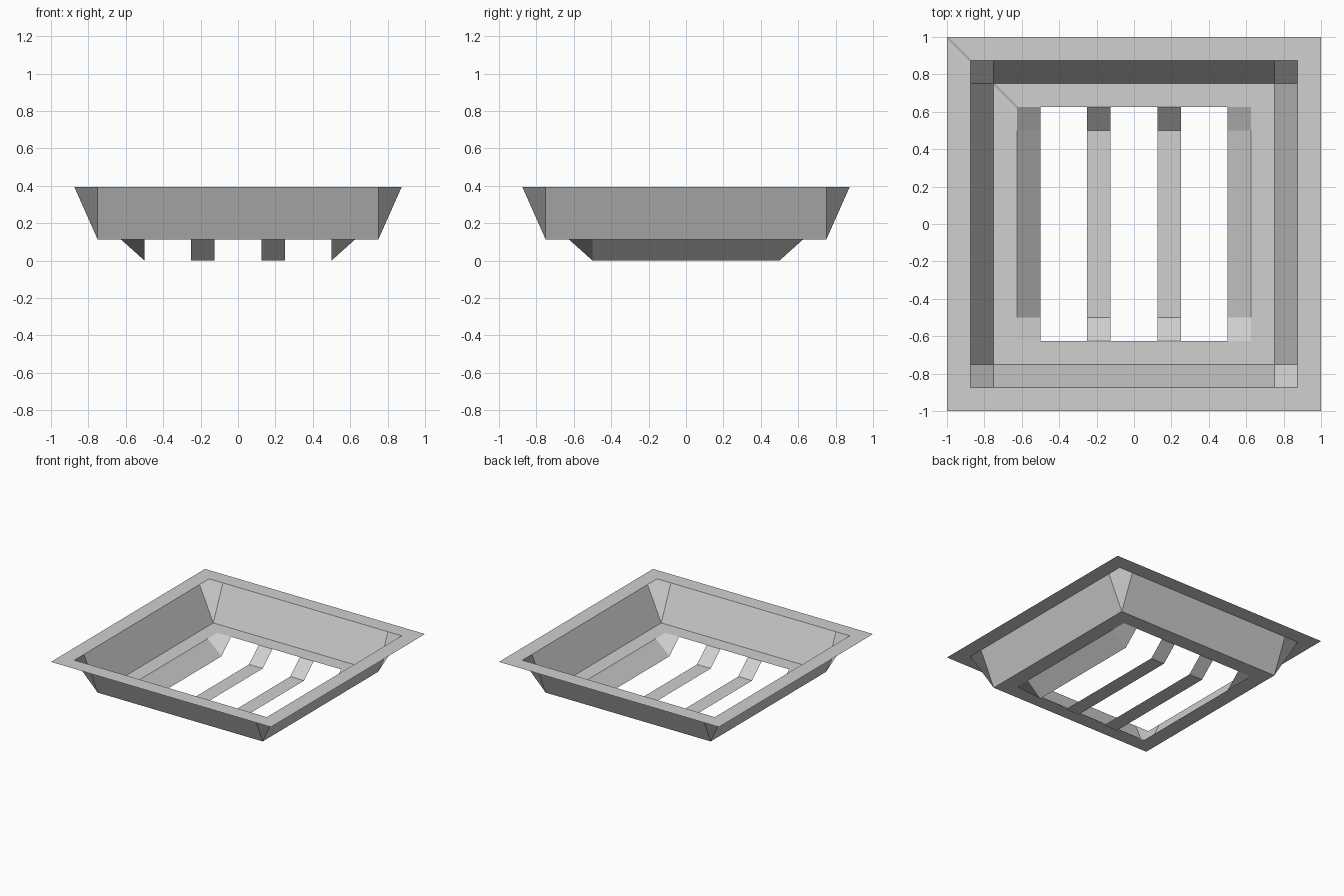
import bpy
from math import pi
from mathutils import Matrix

cube = bpy.data.objects.get("Cube")
if cube:
    bpy.data.objects.remove(cube, do_unlink=True)

grey = bpy.data.materials.new("light grey")
grey.use_nodes = True
colour = (0.63, 0.63, 0.63, 1)
grey.diffuse_color = colour
grey.node_tree.nodes["Principled BSDF"].inputs["Base Color"].default_value = colour

# Heights and half-widths of the stepped tray
TOP, FLOOR, BASE = 0.393, 0.112, 0.0
RIM, WALL_TOP, WALL_BOTTOM, HOLE, GRATE = 1.0, 0.875, 0.75, 0.625, 0.5


def sheet(name, quads, turns=(0,)):
    """Make one object from quads, repeated at the given quarter turns."""
    verts, faces = [], []
    for turn in turns:
        spin = Matrix.Rotation(turn * pi / 2, 3, "Z")
        for quad in quads:
            faces.append(range(len(verts), len(verts) + len(quad)))
            verts += [spin @ Matrix.Identity(3) @ p for p in map(to_vector, quad)]
    mesh = bpy.data.meshes.new(name)
    mesh.from_pydata(verts, [], [list(f) for f in faces])
    mesh.materials.append(grey)
    obj = bpy.data.objects.new(name, mesh)
    bpy.context.collection.objects.link(obj)
    return obj


def to_vector(point):
    return Matrix.Translation(point).to_translation()


def ring_side(outer, inner, z):
    """One mitred side of a flat square frame."""
    return [(-outer, -outer, z), (outer, -outer, z), (inner, -inner, z), (-inner, -inner, z)]


def slope(x0, x1, y_out, z_out, y_in, z_in):
    """A sloping panel on the front side, facing up and inwards."""
    return [(x0, -y_out, z_out), (x1, -y_out, z_out), (x1, -y_in, z_in), (x0, -y_in, z_in)]


def corner(out, inn, z_out, z_in):
    """The folded corner joining two sloping panels."""
    return [(inn, -inn, z_in), (inn, -out, z_out), (out, -out, z_out), (out, -inn, z_out)]


ALL = range(4)
SIDES = (1, 3)

# Flat frames: the top rim and the ledge round the opening
sheet("top_rim", [ring_side(RIM, WALL_TOP, TOP)], ALL)
sheet("floor_ledge", [ring_side(WALL_BOTTOM, HOLE, FLOOR)], ALL)

# Tray walls with their corners
sheet("tray_walls", [slope(-WALL_BOTTOM, WALL_BOTTOM, WALL_TOP, TOP, WALL_BOTTOM, FLOOR)], ALL)
sheet("wall_corners", [corner(WALL_TOP, WALL_BOTTOM, TOP, FLOOR)], ALL)

# Sloping side slats below the ledge
sheet("side_slats", [slope(-GRATE, GRATE, HOLE, FLOOR, GRATE, BASE)], SIDES)
sheet("slat_corners", [corner(HOLE, GRATE, FLOOR, BASE)], ALL)

# Two dropped bars, each a flat strip bent up at both ends
for name, x0 in (("left_bar", 0.125), ("right_bar", -0.25)):
    x1 = x0 + 0.125
    sheet(name, [
        slope(x0, x1, HOLE, FLOOR, GRATE, BASE),
        slope(x0, x1, GRATE, BASE, -GRATE, BASE),
        slope(x0, x1, -GRATE, BASE, -HOLE, FLOOR),
    ])
